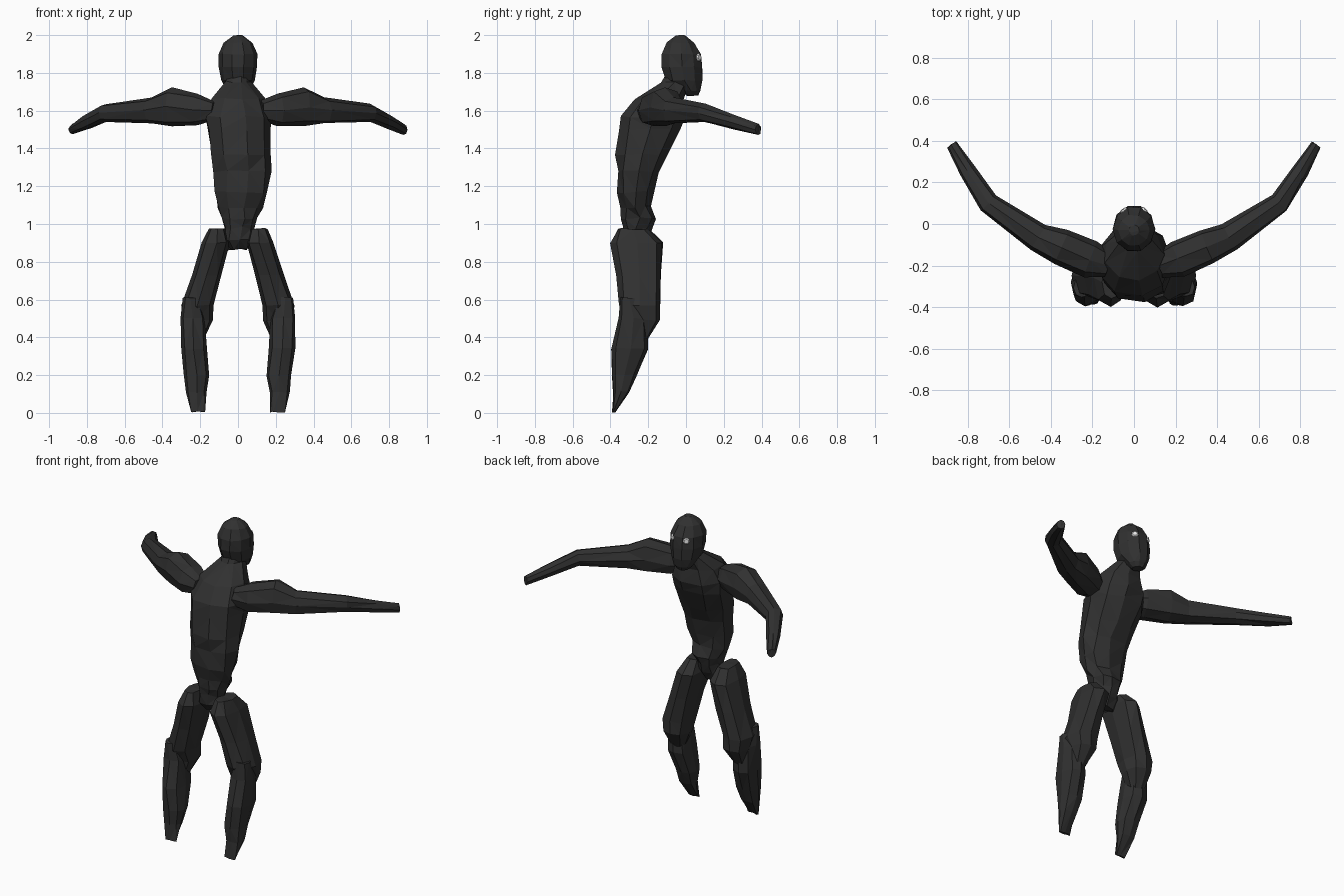
import bpy, bmesh, math, random
from mathutils import Vector

random.seed(4)
cube = bpy.data.objects.get("Cube")
if cube:
    bpy.data.objects.remove(cube)


def material(name, value):
    m = bpy.data.materials.new(name)
    m.use_nodes = True
    colour = (value, value, value, 1)
    m.diffuse_color = colour
    m.node_tree.nodes["Principled BSDF"].inputs["Base Color"].default_value = colour
    return m


SUIT = material("charcoal", 0.03)
WHITE = material("eye white", 0.8)


def power(c, p):
    return math.copysign(abs(c) ** p, c)


def finish(name, bm, mat):
    mesh = bpy.data.meshes.new(name)
    bm.to_mesh(mesh)
    bm.free()
    mesh.materials.append(mat)
    obj = bpy.data.objects.new(name, mesh)
    bpy.context.collection.objects.link(obj)
    return obj


def loft(name, rings, sides=8, fill=0.8, side=1, limb=False, rough=0.004):
    """Skin rings of (centre x, y, z, half width, half depth); limb rings stand upright."""
    bm = bmesh.new()
    centres = [Vector(r[:3]) for r in rings]
    loops = []
    for i, (c, ring) in enumerate(zip(centres, rings)):
        u, v = Vector((1, 0, 0)), Vector((0, 1, 0))
        if limb:
            t = centres[min(i + 1, len(rings) - 1)] - centres[max(i - 1, 0)]
            u, v = Vector((-t.y, t.x, 0)).normalized(), Vector((0, 0, 1))
        loop = []
        for k in range(sides):
            a = math.tau * k / sides
            p = c + u * ring[3] * power(math.cos(a), fill) + v * ring[4] * power(math.sin(a), fill)
            p += Vector([random.uniform(-rough, rough) for _ in range(3)])
            loop.append(bm.verts.new((p.x * side, p.y, max(p.z, 0))))
        loops.append(loop)
    for low, high in zip(loops, loops[1:]):
        for k in range(sides):
            n = (k + 1) % sides
            bm.faces.new((low[k], low[n], high[n], high[k]))
    bm.faces.new(loops[0])
    bm.faces.new(loops[-1])
    bmesh.ops.triangulate(bm, faces=bm.faces[:])
    bmesh.ops.recalc_face_normals(bm, faces=bm.faces[:])
    return finish(name, bm, SUIT)


# Torso from crotch to neck, leaning forward at the chest
loft("torso", [
    (0, -0.26, 0.865, 0.05, 0.03),
    (0, -0.265, 0.92, 0.085, 0.07),
    (0.005, -0.26, 0.98, 0.075, 0.08),
    (0.01, -0.25, 1.03, 0.095, 0.095),
    (0.01, -0.265, 1.09, 0.12, 0.08),
    (0.015, -0.27, 1.17, 0.145, 0.1),
    (0.02, -0.255, 1.28, 0.152, 0.11),
    (0.015, -0.235, 1.37, 0.16, 0.14),
    (0.005, -0.19, 1.5, 0.172, 0.17),
    (0, -0.175, 1.57, 0.18, 0.17),
    (0, -0.14, 1.66, 0.14, 0.135),
    (0, -0.055, 1.75, 0.065, 0.075),
    (0, -0.025, 1.82, 0.055, 0.06),
], sides=9, fill=0.9, rough=0.007)

# Head
head = loft("head", [
    (0, 0.035, 1.68, 0.035, 0.03),
    (0, 0.025, 1.705, 0.06, 0.055),
    (0, -0.01, 1.76, 0.09, 0.1),
    (0, -0.022, 1.83, 0.102, 0.113),
    (0, -0.025, 1.9, 0.102, 0.108),
    (0, -0.03, 1.96, 0.075, 0.075),
    (0, -0.03, 1.998, 0.025, 0.025),
], sides=10, fill=1.0, rough=0.002)

for label, side in (("left", 1), ("right", -1)):
    # Arm sweeping out and forward from the shoulder
    loft(label + "_arm", [
        (0.12, -0.2, 1.6, 0.06, 0.05),
        (0.21, -0.17, 1.605, 0.09, 0.085),
        (0.35, -0.11, 1.62, 0.085, 0.103),
        (0.46, -0.065, 1.6, 0.07, 0.068),
        (0.7, 0.1, 1.587, 0.05, 0.047),
        (0.8, 0.255, 1.54, 0.04, 0.038),
        (0.876, 0.382, 1.5, 0.026, 0.027),
    ], side=side, limb=True)
    # Thigh ending in a tapered knee
    loft(label + "_thigh", [
        (0.11, -0.28, 0.975, 0.045, 0.08),
        (0.115, -0.26, 0.9, 0.073, 0.138),
        (0.165, -0.25, 0.73, 0.077, 0.118),
        (0.213, -0.245, 0.57, 0.085, 0.108),
        (0.21, -0.225, 0.49, 0.075, 0.085),
        (0.225, -0.25, 0.36, 0.03, 0.03),
    ], side=side, fill=0.75)
    # Shin with pointed foot
    loft(label + "_shin", [
        (0.25, -0.305, 0.61, 0.04, 0.045),
        (0.238, -0.28, 0.5, 0.065, 0.075),
        (0.233, -0.295, 0.34, 0.067, 0.097),
        (0.217, -0.325, 0.2, 0.068, 0.063),
        (0.22, -0.342, 0.11, 0.055, 0.042),
        (0.212, -0.383, 0.005, 0.038, 0.008),
    ], side=side, fill=0.75)
    # Eye plate lying on the face
    hit, spot, normal, _ = head.closest_point_on_mesh(Vector((0.064 * side, 0.085, 1.883)))
    bm = bmesh.new()
    bmesh.ops.create_cone(bm, cap_ends=True, segments=7, radius1=0.022, radius2=0.014, depth=0.009)
    eye = finish(label + "_eye", bm, WHITE)
    eye.location = spot + normal * 0.003
    eye.rotation_euler = normal.to_track_quat("Z", "Y").to_euler()
